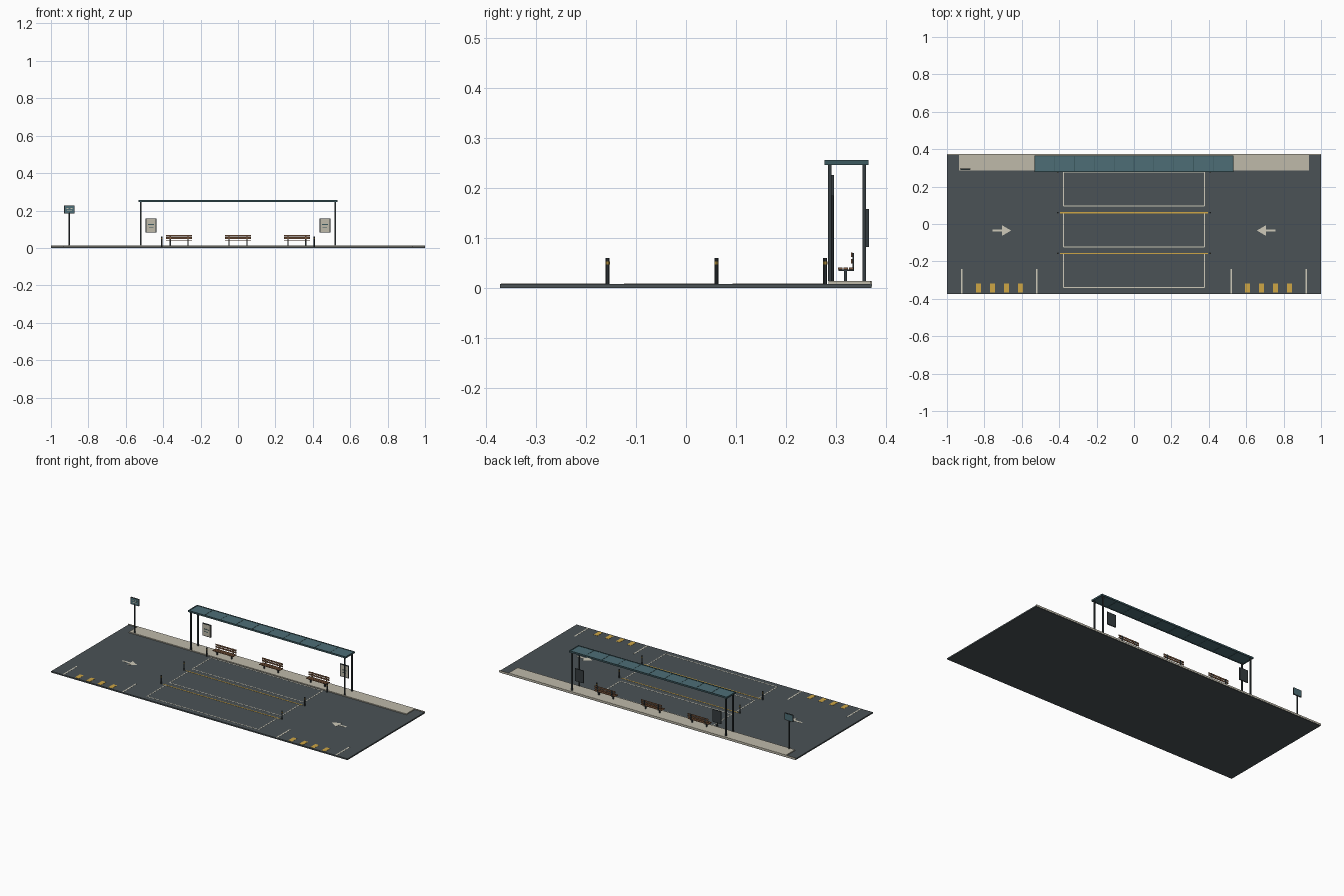
import bpy
import bmesh

cube = bpy.data.objects.get("Cube")
if cube:
    bpy.data.objects.remove(cube, do_unlink=True)


def material(name, r, g, b):
    m = bpy.data.materials.new(name)
    m.use_nodes = True
    m.diffuse_color = (r, g, b, 1)
    m.node_tree.nodes["Principled BSDF"].inputs["Base Color"].default_value = (r, g, b, 1)
    return m


ASPHALT = material("asphalt", 0.07, 0.085, 0.092)
CONCRETE = material("concrete", 0.52, 0.49, 0.40)
PAINT = material("pale_paint", 0.62, 0.59, 0.49)
YELLOW = material("yellow_paint", 0.62, 0.38, 0.06)
METAL = material("dark_metal", 0.035, 0.045, 0.05)
TEAL = material("teal_panel", 0.075, 0.155, 0.18)
TRIM = material("dark_teal_trim", 0.045, 0.10, 0.115)
WOOD = material("bench_wood", 0.22, 0.105, 0.05)


def finish(name, bm, mat):
    mesh = bpy.data.meshes.new(name)
    bmesh.ops.recalc_face_normals(bm, faces=bm.faces)
    bm.to_mesh(mesh)
    bm.free()
    mesh.materials.append(mat)
    ob = bpy.data.objects.new(name, mesh)
    bpy.context.scene.collection.objects.link(ob)
    return ob


def boxes(name, mat, spans):
    """One object from boxes given as (x0, x1), (y0, y1), (z0, z1)."""
    bm = bmesh.new()
    for span in spans:
        verts = bmesh.ops.create_cube(bm, size=1)["verts"]
        for v in verts:
            for i, (lo, hi) in enumerate(span):
                v.co[i] = (lo + hi) / 2 + v.co[i] * (hi - lo)
    return finish(name, bm, mat)


def around(c, w):
    return (c - w / 2, c + w / 2)


def post(name, mat, x, y, z0, z1, radius, sides=8):
    bm = bmesh.new()
    verts = bmesh.ops.create_cone(bm, cap_ends=True, segments=sides, radius1=radius,
                                  radius2=radius, depth=z1 - z0)["verts"]
    bmesh.ops.translate(bm, verts=verts, vec=(x, y, (z0 + z1) / 2))
    return finish(name, bm, mat)


GROUND = 0.008
KERB = 0.014
PAINT_Z = (GROUND - 0.001, GROUND + 0.0006)
YELLOW_Z = (GROUND - 0.001, GROUND + 0.001)
SIDES = (("left", 1), ("right", -1))

# Ground and raised pavement
boxes("road_surface", ASPHALT, [((-1, 1), (-0.373, 0.372), (0, GROUND))])
boxes("pavement", CONCRETE, [((-0.936, 0.936), (0.286, 0.372), (0.003, KERB))])
boxes("back_kerb", CONCRETE, [((-1, 1), (0.369, 0.373), (0.003, KERB - 0.001))])

# Bay outlines with yellow dividers
half, line = 0.377, 0.005
for n in range(3):
    top = 0.278 - 0.218 * n
    low = top - 0.182
    boxes(f"bay_outline_{n + 1}", PAINT,
          [(around(0, 2 * half), around(y, line), PAINT_Z) for y in (top, low)] +
          [(around(s * half, line), (low, top), PAINT_Z) for s in (-1, 1)])
    if n:
        boxes(f"bay_divider_{n}", YELLOW, [((-0.395, 0.395), around(top, 0.006), YELLOW_Z)])

for side, s in SIDES:
    # Edge ticks and yellow blocks
    boxes(f"{side}_edge_ticks", PAINT,
          [(around(s * x, 0.008), (-0.371, -0.24), PAINT_Z) for x in (0.52, 0.92)])
    boxes(f"{side}_yellow_blocks", YELLOW,
          [(around(s * (0.607 + 0.075 * i), 0.026), (-0.365, -0.317), YELLOW_Z)
           for i in range(4)])

    # Direction arrow pointing inward
    outline = [(0.757, 0.006), (0.705, 0.006), (0.705, 0.028), (0.657, 0)]
    outline += [(x, -y) for x, y in reversed(outline[:3])]
    bm = bmesh.new()
    face = bm.faces.new([bm.verts.new((s * x, y - 0.035, PAINT_Z[1])) for x, y in outline])
    ret = bmesh.ops.extrude_face_region(bm, geom=[face])
    bmesh.ops.translate(bm, vec=(0, 0, -0.001),
                        verts=[v for v in ret["geom"] if isinstance(v, bmesh.types.BMVert)])
    finish(f"{side}_arrow", bm, PAINT)

    # Bollards with a yellow band
    for n in range(3):
        x, y = s * 0.407, 0.279 - 0.218 * n
        post(f"{side}_bollard_{n + 1}", METAL, x, y, GROUND, 0.06, 0.004, 10)
        post(f"{side}_bollard_band_{n + 1}", YELLOW, x, y, 0.047, 0.053, 0.0043, 10)

    # Shelter posts
    boxes(f"{side}_shelter_posts", METAL,
          [(around(s * 0.519, 0.008), around(y, 0.007), (KERB, 0.248)) for y in (0.288, 0.357)])

    # Notice board with printed lines
    x = s * 0.465
    boxes(f"{side}_notice_frame", METAL, [(around(x, 0.058), (0.361, 0.367), (0.082, 0.158))])
    boxes(f"{side}_notice_sheet", CONCRETE, [(around(x, 0.050), (0.360, 0.362), (0.086, 0.154))])
    boxes(f"{side}_notice_lines", TRIM,
          [(around(x, w), (0.3592, 0.361), around(z, 0.004))
           for w, z in ((0.032, 0.125), (0.024, 0.110))])

# Shelter roof: panel, rim and ribs
boxes("roof_panel", TEAL, [((-0.53, 0.53), (0.280, 0.364), (0.248, 0.254))])
boxes("roof_rim", TRIM,
      [((-0.532, 0.532), around(y, 0.005), (0.246, 0.256)) for y in (0.2805, 0.3635)] +
      [(around(s * 0.529, 0.006), (0.278, 0.366), (0.246, 0.256)) for s in (-1, 1)])
boxes("roof_ribs", TRIM,
      [(around((i - 4) * 0.106, 0.004), (0.282, 0.362), (0.247, 0.255)) for i in range(9)])

# Benches
for n in range(3):
    x = (n - 1) * 0.315
    boxes(f"bench_slats_{n + 1}", WOOD,
          [(around(x, 0.14), around(y, 0.009), (0.037, 0.041)) for y in (0.309, 0.320, 0.331)] +
          [(around(x, 0.14), (0.331, 0.334), around(z, 0.009)) for z in (0.053, 0.066)])
    boxes(f"bench_frame_{n + 1}", METAL,
          [(around(x + d, 0.007), span_y, span_z) for d in (-0.048, 0.048)
           for span_y, span_z in (((0.317, 0.323), (KERB, 0.037)),
                                  ((0.306, 0.337), (0.034, 0.037)),
                                  ((0.334, 0.337), (0.034, 0.070)))])

# Stop sign post and panel with pale marks
post("sign_post", METAL, -0.901, 0.293, GROUND, 0.190, 0.004)
boxes("sign_frame", METAL, [(around(-0.901, 0.056), (0.2905, 0.2965), (0.184, 0.226))])
boxes("sign_panel", TEAL, [(around(-0.901, 0.050), (0.2898, 0.2972), (0.187, 0.223))])
boxes("sign_marks", PAINT,
      [(around(-0.901 + dx, w), (0.289, 0.291), around(z, 0.004))
       for dx, w, z in ((-0.010, 0.010, 0.211), (0.010, 0.010, 0.211), (0, 0.028, 0.199))])
